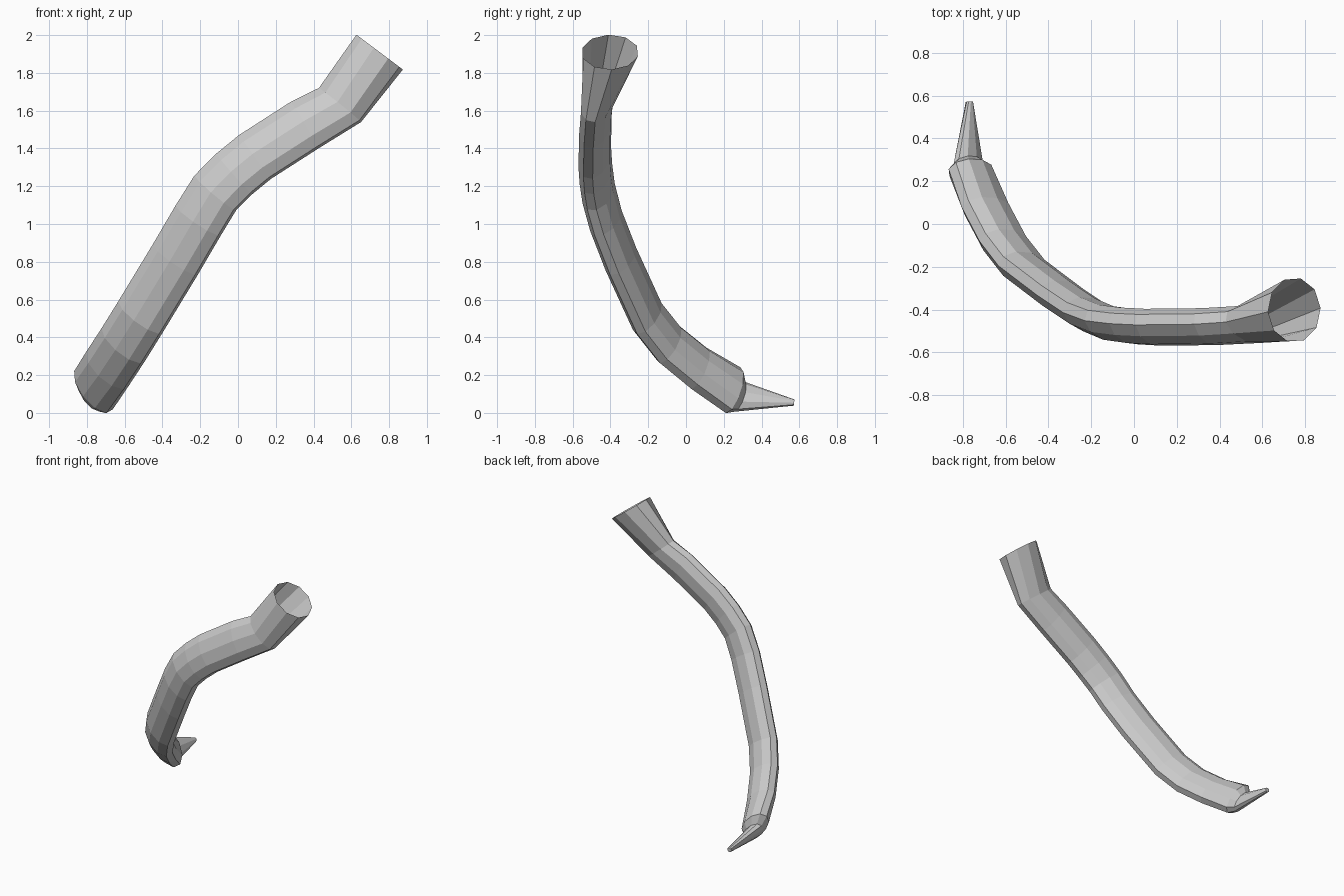
import bpy, bmesh, math
from mathutils import Vector

if "Cube" in bpy.data.objects:
    bpy.data.objects.remove(bpy.data.objects["Cube"])

SIDES = 10
TILT = 0.26          # constant roll of the flattened section


def ring(c, t, major, minor):
    """Elliptical ring of points around centre c, facing along t."""
    t = Vector(t).normalized()
    m = Vector((t.z, 0, -t.x)).normalized()
    n = t.cross(m)
    if n.y < 0:
        n = -n
    m, n = m - n * TILT, n + m * TILT
    m.normalize()
    n.normalize()
    pts = []
    for i in range(SIDES):
        a = 2 * math.pi * (i + 0.5) / SIDES
        pts.append(Vector(c) + m * major * math.cos(a) + n * minor * math.sin(a))
    return pts


def loft(name, rings, cap_end=False):
    bm = bmesh.new()
    loops = [[bm.verts.new(p) for p in r] for r in rings]
    for a, b in zip(loops, loops[1:]):
        for i in range(SIDES):
            j = (i + 1) % SIDES
            bm.faces.new((a[i], a[j], b[j], b[i]))
    if cap_end:
        bm.faces.new(loops[-1])
    bmesh.ops.recalc_face_normals(bm, faces=bm.faces[:])
    me = bpy.data.meshes.new(name)
    bm.to_mesh(me)
    bm.free()
    ob = bpy.data.objects.new(name, me)
    bpy.context.collection.objects.link(ob)
    return ob


# Curved body: centre line from the pointed end up to the joint
path = [Vector(p) for p in (
    (-0.765, 0.25, 0.12), (-0.69, 0.07, 0.235), (-0.605, -0.09, 0.365),
    (-0.515, -0.205, 0.51), (-0.33, -0.345, 0.815), (-0.21, -0.425, 1.02),
    (-0.12, -0.463, 1.165), (-0.02, -0.477, 1.265), (0.09, -0.483, 1.355),
    (0.355, -0.48, 1.525), (0.54, -0.47, 1.63))]
end_dir, joint_dir = (0.42, -0.77, 0.48), (0.63, 0.05, 0.77)
body = []
for i, p in enumerate(path):
    if i == 0:
        t = end_dir
    elif i == len(path) - 1:
        t = joint_dir
    else:
        t = (path[i + 1] - p).normalized() + (p - path[i - 1]).normalized()
    body.append(ring(p, t, 0.149, 0.082))
loft("curved_body", body)

# Flared open mouth
loft("flared_mouth", [body[-1], ring((0.75, -0.402, 1.91), (0.6, 0, 0.8), 0.154, 0.152)])

# Stepped shoulder and narrow spike
inner = ring((-0.775, 0.28, 0.086), end_dir, 0.098, 0.058)
loft("end_shoulder", [body[0], inner])
loft("spike", [inner, ring((-0.77, 0.572, 0.055), (0.05, -0.99, 0.05), 0.017, 0.017)], True)
